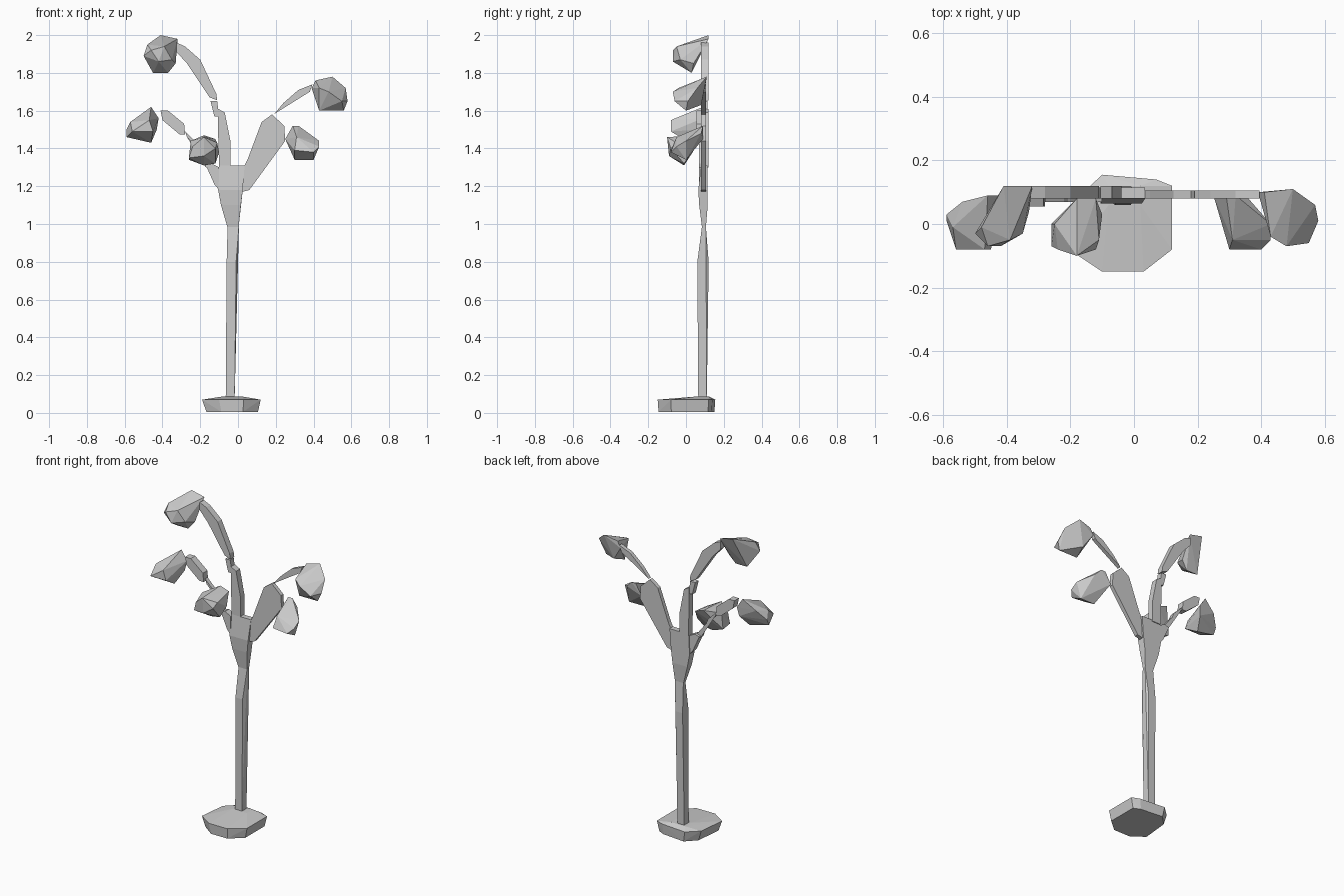
import bpy
import bmesh
from mathutils import Vector

if "Cube" in bpy.data.objects:
    bpy.data.objects.remove(bpy.data.objects["Cube"], do_unlink=True)

CM = 0.01  # all part sizes are given in hundredths of a unit

grey = bpy.data.materials.new("plain grey")
grey.use_nodes = True
grey.diffuse_color = (0.6, 0.6, 0.6, 1)
grey.node_tree.nodes["Principled BSDF"].inputs["Base Color"].default_value = grey.diffuse_color


def finish(name, bm):
    """Turn a bmesh into a flat-shaded grey object."""
    bmesh.ops.recalc_face_normals(bm, faces=bm.faces[:])
    mesh = bpy.data.meshes.new(name)
    bm.to_mesh(mesh)
    bm.free()
    mesh.materials.append(grey)
    obj = bpy.data.objects.new(name, mesh)
    bpy.context.collection.objects.link(obj)
    return obj


def faceted(name, points, centre=(0, 0, 0)):
    """Convex faceted solid around a centre."""
    bm = bmesh.new()
    for point in points:
        bm.verts.new((Vector(point) + Vector(centre)) * CM)
    result = bmesh.ops.convex_hull(bm, input=bm.verts[:])
    loose = [v for v in result["geom_interior"] if isinstance(v, bmesh.types.BMVert)]
    bmesh.ops.delete(bm, geom=loose, context="VERTS")
    return finish(name, bm)


def plate(name, outline, front, back):
    """Flat arm cut from an outline in x and z, with thickness along y."""
    bm = bmesh.new()
    face = bm.faces.new([bm.verts.new((x * CM, front * CM, z * CM)) for x, z in outline])
    extruded = bmesh.ops.extrude_face_region(bm, geom=[face])
    moved = [v for v in extruded["geom"] if isinstance(v, bmesh.types.BMVert)]
    bmesh.ops.translate(bm, verts=moved, vec=(0, (back - front) * CM, 0))
    return finish(name, bm)


def section(left, right, front, back, z):
    """Four corners of a level cross-section."""
    return [(x, y, z) for x in (left, right) for y in (front, back)]


# Foot: an irregular low stone-like slab
foot_rim = [(-10, -15), (3, -15), (12, -8), (12, 12), (7, 14), (-10, 15.5), (-17, 9), (-19, -9)]
foot = [(x, y, 7) for x, y in foot_rim]
foot += [(x * 0.88, y * 0.97, 0.5) for x, y in foot_rim]
foot += section(-8, 2, 6, 12, 8.7)
faceted("foot", foot)

# Pole: slightly swollen towards the top
faceted("pole", section(-6.5, -1.8, 6.5, 11, 7) + section(-6, -1, 6, 12, 80)
        + section(-5.5, 0.5, 8.5, 10.5, 99))

# Collar where the arms spread out
faceted("collar", section(-5.5, 0.3, 8.5, 10.5, 98) + section(-9, 1.5, 7, 11.5, 110)
        + section(-10.5, 2.5, 6.5, 11.5, 118) + section(-10, 3.5, 8, 11.5, 131))

# Flat arms and stems
plate("right_arm", [(2, 117), (6, 118), (25, 144), (24.5, 152), (18, 158),
                    (12.5, 154), (5, 134), (2, 128)], 8, 10.5)
plate("right_stem", [(19, 158), (22, 160), (38, 170), (39.5, 174),
                     (32, 171), (24, 164)], 8, 10.5)
plate("left_arm", [(-10, 130), (-4, 130), (-4, 144), (-7, 159),
                   (-10.5, 161), (-10.5, 147)], 8, 12)
plate("left_joint", [(-12.5, 157), (-10, 157), (-11, 165), (-14.5, 165)], 8, 11.5)
plate("left_stem", [(-15, 167), (-11, 165.5), (-11.5, 169), (-20, 187), (-28, 194),
                    (-32.5, 196), (-32.5, 191), (-27, 185)], 8, 12)
plate("low_arm", [(-10, 118), (-10, 130), (-14, 132), (-17, 131), (-12.5, 121)], 7, 11)
plate("low_link", [(-13, 130), (-17, 130), (-22, 143), (-28, 149),
                   (-27, 146), (-20, 139)], 7, 9.5)
plate("low_stem", [(-41, 160), (-37, 160), (-28.5, 153), (-28, 147.5),
                   (-31, 147.5), (-40, 155)], 5.5, 10)

# Lampshades: faceted lumps hanging forward from the arm tips
faceted("upper_right_shade",
        [(-9, 8, 3), (-7, 8, 7), (2, 9, 9), (9, 4, 3), (10, -1, -4), (8, -2, -9),
         (-5, -2, -9), (7, -8, -4), (0, -9, 1), (-5, -6, 3), (-3, 6, -6)], (48, 2, 169))
faceted("lower_right_shade",
        [(-9, 8, 2), (-5, 8, 9), (-2, 8, 9), (2, 7, 5), (9, -1, 1), (9, -6, -2),
         (6, -9, -5), (6, -1, -9), (-4, -1, -9), (-4, -9, -4), (-3, -6, 3)], (34, 1, 143))
faceted("upper_left_shade",
        [(0, 10, 10), (9, 10, 8), (8, 2, -5), (4, 1, -10), (-4, 1, -10), (-9, -5, -1),
         (-7, -3, 5), (6, -5, -3), (-1, -9, -4), (-5, -9, 2), (2, -7, 4)], (-41, 2, 190))
faceted("lower_left_shade",
        [(4, 8, 10), (8, 8, 4), (7, 7, -2), (4, 1, -9), (-9, 0, -6), (-7, -2, 2),
         (-4, 6, 4), (-9, 2, -2), (-6, -9, -3), (5, -9, -3), (3, -9, 3)], (-50, 1, 152))
faceted("centre_shade",
        [(-7, 1, 5), (0, 9, 8), (6, 9, 6), (8, 4, -1), (6, 0, -7), (0, 0, -8),
         (-8, 1, -5), (-8, -6, -4), (-6, -7, 2), (0, -9, 7), (0, -8, -3),
         (6, -7, 1), (7, -4, 4)], (-18, -1, 139))
